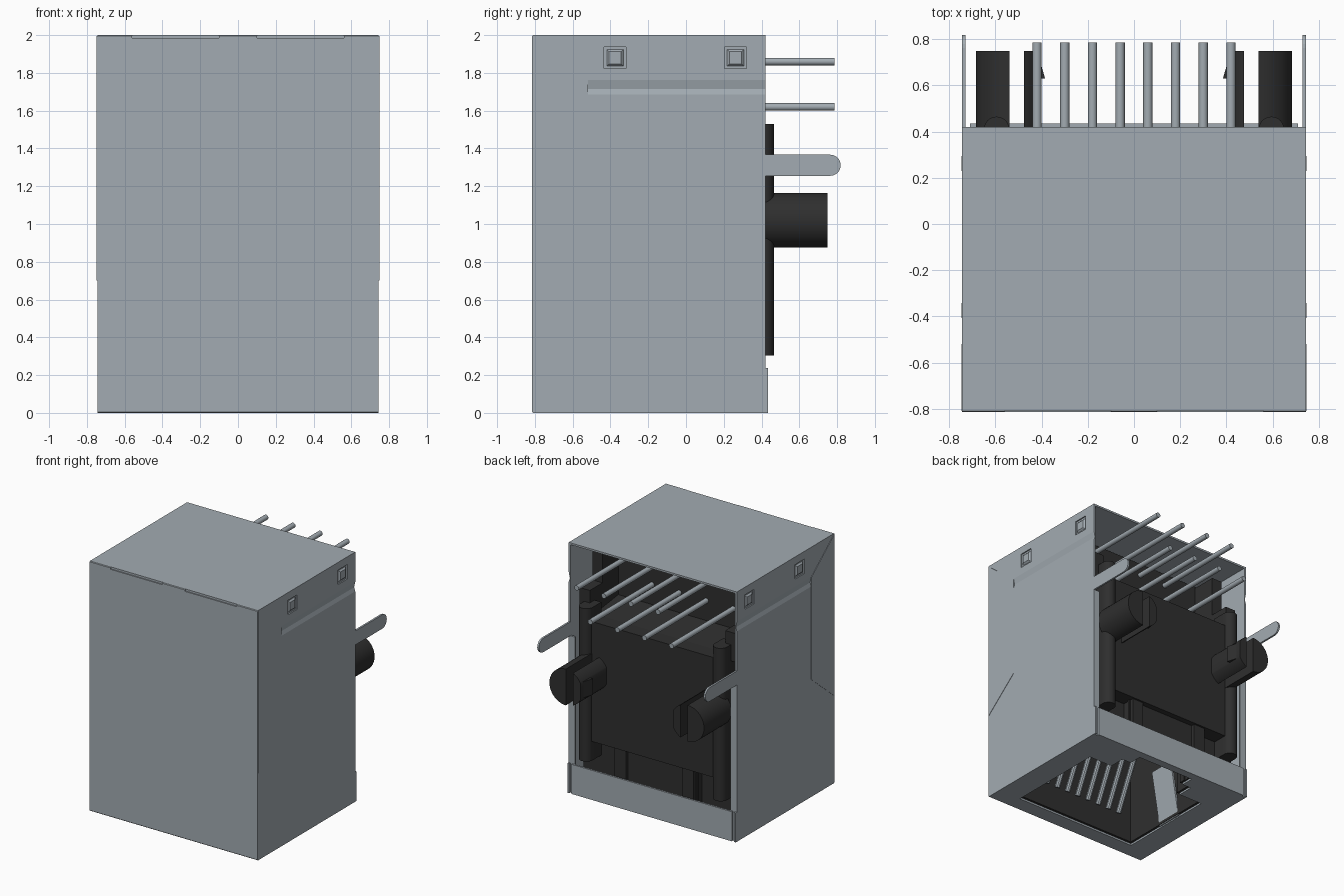
import bpy, bmesh, math
from mathutils import Vector

cube = bpy.data.objects.get("Cube")
if cube:
    bpy.data.objects.remove(cube, do_unlink=True)


def material(name, rgb):
    m = bpy.data.materials.new(name)
    m.diffuse_color = (*rgb, 1)
    m.use_nodes = True
    m.node_tree.nodes["Principled BSDF"].inputs["Base Color"].default_value = (*rgb, 1)
    return m


STEEL = material("shield steel grey", (0.365, 0.41, 0.445))
BLACK = material("black plastic", (0.028, 0.028, 0.028))


def finish(name, bm, mat):
    bmesh.ops.recalc_face_normals(bm, faces=bm.faces)
    me = bpy.data.meshes.new(name)
    bm.to_mesh(me)
    bm.free()
    ob = bpy.data.objects.new(name, me)
    bpy.context.scene.collection.objects.link(ob)
    if mat:
        me.materials.append(mat)
    return ob


def prism(name, pts, axis, lo, hi, mat):
    """Extrude a 2D outline along an axis; x takes (y,z), y takes (x,z), z takes (x,y)."""
    place = {"x": lambda a, b, t: (t, a, b),
             "y": lambda a, b, t: (a, t, b),
             "z": lambda a, b, t: (a, b, t)}[axis]
    bm = bmesh.new()
    face = bm.faces.new([bm.verts.new(place(a, b, lo)) for a, b in pts])
    ext = bmesh.ops.extrude_face_region(bm, geom=[face])
    step = Vector(place(0, 0, hi - lo))
    bmesh.ops.translate(bm, vec=step, verts=[v for v in ext["geom"] if isinstance(v, bmesh.types.BMVert)])
    return finish(name, bm, mat)


def box(name, x, y, z, mat):
    return prism(name, [(x[0], y[0]), (x[1], y[0]), (x[1], y[1]), (x[0], y[1])], "z", *z, mat)


def rod(name, a, b, r, mat, sides=16):
    a, b = Vector(a), Vector(b)
    bm = bmesh.new()
    bmesh.ops.create_cone(bm, cap_ends=True, segments=sides, radius1=r, radius2=r, depth=(b - a).length)
    rot = (b - a).to_track_quat("Z", "Y").to_matrix().to_4x4()
    rot.translation = (a + b) / 2
    bm.transform(rot)
    smooth(finish(name, bm, mat))


def smooth(ob):
    bpy.ops.object.select_all(action="DESELECT")
    bpy.context.view_layer.objects.active = ob
    ob.select_set(True)
    bpy.ops.object.shade_smooth_by_angle(angle=math.radians(35))


def cut(ob, cutter):
    mod = ob.modifiers.new("cut", "BOOLEAN")
    mod.operation = "DIFFERENCE"
    mod.solver = "EXACT"
    mod.object = cutter
    bpy.context.view_layer.objects.active = ob
    bpy.ops.object.modifier_apply(modifier=mod.name)
    bpy.data.objects.remove(cutter, do_unlink=True)


def arc(cx, cy, r, a0, a1, n):
    return [(cx + r * math.cos(math.radians(a0 + (a1 - a0) * i / n)),
             cy + r * math.sin(math.radians(a0 + (a1 - a0) * i / n))) for i in range(n + 1)]


def plug_outline(g):
    """Socket outline with the stepped latch notch, grown by g."""
    half = [(0.53 + g, -0.67 - g), (0.53 + g, 0.12 + g), (0.32 + g, 0.12 + g),
            (0.32 + g, 0.25 + g), (0.24 + g, 0.25 + g), (0.24 + g, 0.355 + g)]
    return half + [(-x, y) for x, y in reversed(half)]


X, T = 0.745, 0.015
Y0, Y1 = -0.815, 0.42
C = 0.005

# Metal shield: front with eased bottom edge, top, bottom and the strip under the open back
front = prism("shield_front", [(Y0, C), (Y0 + C, 0), (Y0 + T, 0), (Y0 + T, 2), (Y0 + C, 2), (Y0, 2 - C)],
              "x", -X, X, STEEL)
box("shield_top", (-X, X), (Y0 + T, Y1), (2 - T, 2), STEEL)
bottom = box("shield_bottom", (-X, X), (Y0 + T, Y1), (0, T), STEEL)
cut(bottom, prism("cutter", plug_outline(0.015), "z", -0.1, 0.1, None))
box("shield_back_strip", (-0.71, 0.71), (Y1, Y1 + T), (0, 0.237), STEEL)
# Shallow fold notches along the top front edge
for x in (0.1, -0.56):
    cut(front, box("cutter", (x, x + 0.46), (Y0 - 0.1, Y0 + 0.008), (1.984, 2.1), None))

for s, side in ((1, "left"), (-1, "right")):
    def sx(a, b):
        return sorted((s * a, s * b))

    # Side wall with a shallow crease along its upper part
    box(side + "_shield_side_front", sx(X - T, X), (Y0 + T, -0.52), (T, 2 - T), STEEL)
    crease = [(X - T, T), (X, T), (X, 1.685), (X - 0.010, 1.715), (X, 1.762), (X, 2 - T), (X - T, 2 - T)]
    wall = prism(side + "_shield_side", [(s * x, z) for x, z in crease], "y", -0.52, Y1, STEEL)
    # Folded corner flap lying on the side
    prism(side + "_corner_flap", [(Y0 + 0.005, 0.70), (-0.52, 0.94), (-0.52, 1.76), (Y0 + 0.005, 1.995)], "x",
          *sx(X, X + 0.003), STEEL)
    # Square snap windows with a raised stud in each
    for y in (-0.375, 0.262):
        cut(wall, box("cutter", sx(X - 0.010, X + 0.1), (y - 0.058, y + 0.058), (1.822, 1.938), None))
        bm = bmesh.new()
        rings = []
        for x, h in ((X - 0.011, 0.045), (X + 0.002, 0.032)):
            rings.append([bm.verts.new((s * x, y + a * h, 1.88 + b * h))
                          for a, b in ((-1, -1), (1, -1), (1, 1), (-1, 1))])
        bm.faces.new(rings[0])
        bm.faces.new(rings[1])
        for i in range(4):
            j = (i + 1) % 4
            bm.faces.new((rings[0][i], rings[0][j], rings[1][j], rings[1][i]))
        finish(side + "_snap_stud", bm, STEEL)
    # Round-ended grounding leg
    leg = [(Y1 - 0.02, 1.255)] + arc(0.763, 1.311, 0.056, -90, 90, 10) + [(Y1 - 0.02, 1.367)]
    prism(side + "_ground_leg", leg, "x", *sx(X - T, X), STEEL)
    # Back edge: narrow return flange and the lower corner flange
    box(side + "_return_flange", sx(0.69, X - T), (Y1 - T, Y1), (T, 1.255), STEEL)
    box(side + "_back_flange", sx(X - T, X), (Y1, Y1 + T), (0, 0.237), STEEL)
    # Spring finger inside the socket
    prism(side + "_spring_finger", [(s * 0.55, 0.01), (s * 0.535, 0.01), (s * 0.46, 0.45), (s * 0.475, 0.45)],
          "y", -0.34, -0.12, STEEL)

    # Split mounting peg: outer half round, inner half round and barb
    cx, cz, r = 0.54, 1.02, 0.145
    outer = arc(cx, cz, r, -90, 90, 20)
    inner = arc(cx, cz, r, 116, 155, 8) + arc(cx, cz, r, 205, 244, 8)
    for part, pts in (("outer", outer), ("inner", inner)):
        smooth(prism(f"{side}_peg_{part}", [(s * a, b) for a, b in pts], "y", 0.40, 0.75, BLACK))
    prism(side + "_peg_barb", [(s * 0.42, 0.75), (s * 0.385, 0.63), (s * 0.42, 0.63)], "z", 0.955, 1.085, BLACK)
    # Rounded standoff rail and upper side column
    rail = [(0.65, 0.30)] + arc(0.595, 0.41, 0.055, 0, 180, 12) + [(0.54, 0.30)]
    smooth(prism(side + "_standoff_rail", [(s * a, b) for a, b in rail], "z", 0.305, 1.53, BLACK))
    prism(side + "_body_column", [(-0.02, 1.40), (0.36, 1.40), (0.36, 1.63), (0.20, 1.63), (0.20, 1.95), (-0.02, 1.95)],
          "x", *sx(0.60, 0.69), BLACK)

# Plastic body with the socket, and the back panel
body = prism("socket_body", [(-0.795, 0.018), (0.30, 0.018), (0.30, 1.42), (0.0, 1.46), (0.0, 1.96), (-0.795, 1.96)],
             "x", -0.70, 0.70, BLACK)
cut(body, prism("cutter", plug_outline(0), "z", -0.1, 1.25, None))
panel = box("back_panel", (-0.55, 0.55), (0.28, 0.42), (0.46, 1.42), BLACK)
cut(panel, prism("cutter", plug_outline(0), "z", -0.1, 1.25, None))

# Wall closing the latch notch below the panel, with a post on each side
box("notch_back_wall", (-0.36, 0.36), (0.356, 0.375), (0.018, 0.47), BLACK)
for x in (-0.30, 0.30):
    box("lower_post", (x - 0.05, x + 0.05), (0.28, 0.405), (0.02, 0.47), BLACK)

# Solder pins in two staggered rows, and the socket contacts
for i in range(8):
    x = 0.42 - 0.12 * i
    z = 1.86 if i % 2 == 0 else 1.62
    rod("solder_pin", (x, -0.05, z), (x, 0.785, z), 0.02, STEEL)
    cx = 0.35 - 0.1 * i
    rod("socket_contact", (cx, -0.60, 0.17), (cx, -0.36, 0.68), 0.022, STEEL, 10)
